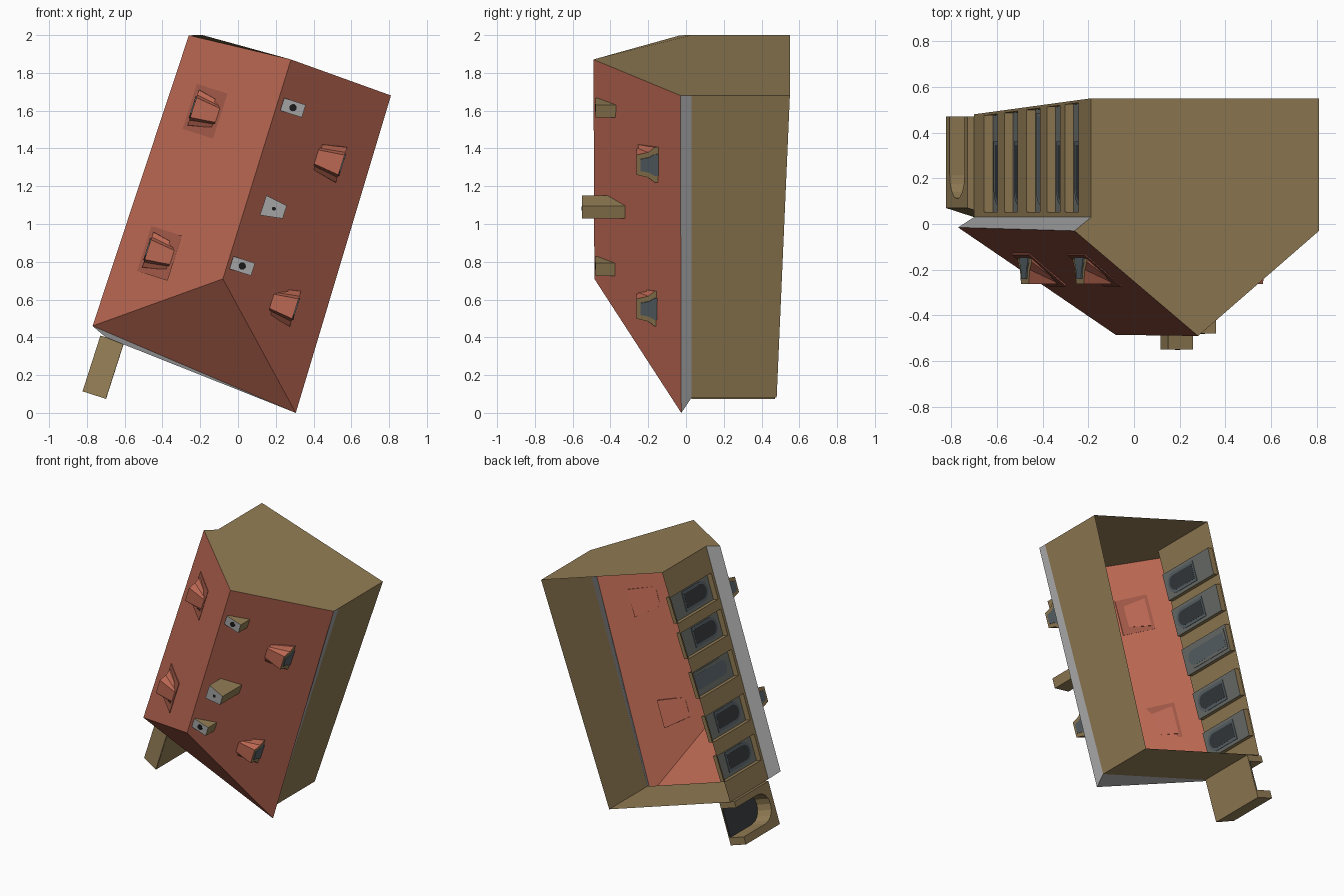
import bpy, bmesh, math

if "Cube" in bpy.data.objects:
    bpy.data.objects.remove(bpy.data.objects["Cube"])

A = math.atan2(0.305, 0.952)
CA, SA = math.cos(A), math.sin(A)
LEN, WID, RIDGE = 1.68, 1.047, 0.49


def P(u, v, y):
    """House frame (u along length, v across, y = depth) to world."""
    return (-0.70 + SA * u + CA * v, y, 0.40 + CA * u - SA * v)


def mat(name, rgb):
    m = bpy.data.materials.new(name)
    m.diffuse_color = (*rgb, 1)
    m.use_nodes = True
    m.node_tree.nodes["Principled BSDF"].inputs["Base Color"].default_value = m.diffuse_color
    return m


TAN = mat("tan wall", (0.29, 0.205, 0.09))
RED = mat("red roof", (0.50, 0.138, 0.085))
DEEP = mat("deep red", (0.36, 0.10, 0.065))
GREY = mat("light grey", (0.37, 0.37, 0.37))
PANEL = mat("panel grey", (0.15, 0.16, 0.15))
SLATE = mat("slate", (0.10, 0.125, 0.14))
DARK = mat("dark glass", (0.035, 0.042, 0.047))
BLACK = mat("black hole", (0.01, 0.01, 0.01))


def build(name, verts, faces, mats, idx=None):
    me = bpy.data.meshes.new(name)
    me.from_pydata([P(*p) for p in verts], [], faces)
    for m in mats:
        me.materials.append(m)
    for i, p in enumerate(me.polygons):
        p.material_index = idx[i] if idx else 0
    bm = bmesh.new()
    bm.from_mesh(me)
    bmesh.ops.remove_doubles(bm, verts=bm.verts, dist=0.0001)
    bmesh.ops.recalc_face_normals(bm, faces=bm.faces)
    bm.to_mesh(me)
    bm.free()
    ob = bpy.data.objects.new(name, me)
    bpy.context.collection.objects.link(ob)
    return ob


def loft(name, a, b, mats, cap=0):
    """Solid between two matching outlines; the first cap may differ in colour."""
    n = len(a)
    faces = [tuple(range(n)), tuple(range(n, 2 * n))]
    faces += [(i, (i + 1) % n, n + (i + 1) % n, n + i) for i in range(n)]
    return build(name, a + b, faces, mats, [cap] + [0] * (n + 1))


def roof_y(v):
    """Depth of the roof slope at v."""
    return -0.49 + 0.46 * abs(v - RIDGE) / 0.56


def ground(u):
    return 0.48 + 0.07 * u / LEN


def arch(uc, hw, top, bottom, n=8):
    """Arched outline in (u, y); the arch points to -y."""
    pts = [(uc - hw, bottom)]
    for i in range(n + 1):
        t = math.pi * i / n
        pts.append((uc - hw * math.cos(t), top + hw - hw * math.sin(t)))
    return pts + [(uc + hw, bottom)]


def plate(name, outline, v, t, m):
    loft(name, [(u, v - t, y) for u, y in outline], [(u, v + t, y) for u, y in outline], [m])


# Roof: two slopes and one hip
LB, RB = (0.036, -0.085, -0.015), (-0.074, 1.08, -0.025)
LT, RT = (1.657, -0.069, -0.03), (LEN, WID, -0.03)
RL, RH = (0.484, 0.496, -0.485), (1.70, 0.485, -0.49)
build("roof", [LB, RB, LT, RT, RL, RH], [(0, 4, 5, 2), (1, 3, 5, 4), (0, 1, 4)], [RED])

# Plain walls: right side, hip end, gable end
G0, G1 = ground(0), ground(LEN)
WL0, WR0, WL1, WR1 = (0, 0, 0.03), (0, WID, 0.03), (LEN, 0, 0.03), (LEN, WID, 0.03)
build("walls", [WL0, WR0, WL1, WR1, (0, 0, G0), (0, WID, G0), (LEN, 0, G1), (LEN, WID, G1), RT, RH, LT],
      [(1, 3, 7, 5), (0, 1, 5, 4), (6, 7, 3, 8, 9, 10, 2)], [TAN])

# Grey fascia under the eaves
build("fascia", [WL0, WR0, WL1, WR1, LB, RB, LT, RT],
      [(0, 2, 6, 4), (1, 3, 7, 5), (0, 1, 5, 4)], [GREY])

# Window wall with recessed bays
centres = [0.24, 0.53, 0.85, 1.14, 1.40]
HW, DEP = 0.095, 0.04
verts, faces, idx = [], [], []


def quad(pts, m):
    faces.append(tuple(range(len(verts), len(verts) + 4)))
    verts.extend(pts)
    idx.append(m)


edges = [0] + [c + s * HW for c in centres for s in (-1, 1)] + [LEN]
for i in range(len(edges) - 1):
    a, b = edges[i], edges[i + 1]
    ga, gb = ground(a), ground(b)
    if i % 2 == 0:
        quad([(a, 0, 0.03), (b, 0, 0.03), (b, 0, gb), (a, 0, ga)], 0)
        continue
    la, lb, t = ga - 0.012, gb - 0.012, 0.052
    quad([(a, 0, 0.03), (b, 0, 0.03), (b, 0, t), (a, 0, t)], 0)
    quad([(a, 0, la), (b, 0, lb), (b, 0, gb), (a, 0, ga)], 0)
    rim = [(a, t), (b, t), (b, lb), (a, la)]
    for k in range(4):
        p, q = rim[k], rim[(k + 1) % 4]
        quad([(p[0], 0, p[1]), (q[0], 0, q[1]), (q[0], DEP, q[1]), (p[0], DEP, p[1])], 0)
    quad([(u, DEP, y) for u, y in rim], 1)
build("window_wall", verts, faces, [TAN, PANEL], idx)

# Arched windows, door in the middle
for i, c in enumerate(centres):
    door = i == 2
    low = ground(c) - 0.03 if door else 0.36
    plate("door" if door else "window_frame", arch(c, 0.072, 0.08, low), DEP, 0.004, PANEL if door else SLATE)
    plate("door_panel" if door else "window_glass", arch(c, 0.052, 0.10, low - 0.015), DEP, 0.0048,
          SLATE if door else DARK)

# Porch: arched opening, sloped top, back plate
inner = arch(-0.15, 0.105, 0.11, G0 - 0.01)
outer = [(0, G0 - 0.01), (0, None), (-0.31, None), (-0.31, G0 - 0.01)]


def porch_ring(v):
    top = 0.07 - 0.04 * (v + 0.03) / 0.13
    return [(u, v, top if y is None else y) for u, y in inner + outer]


loft("porch", porch_ring(-0.03), porch_ring(0.10), [TAN])
plate("porch_back", [(-0.31, 0.04), (0, 0.04), (0, G0 - 0.01), (-0.31, G0 - 0.01)], 0.098, 0.003, TAN)
plate("porch_shade", arch(-0.15, 0.104, 0.111, G0 - 0.012), 0.09, 0.003, DARK)

# Dormers, mirrored over the ridge
half = [(0.10, -0.135), (0.098, -0.165), (0.07, -0.20), (0.055, -0.262)]
prof = half + [(-u, y) for u, y in reversed(half)]
for side, uc in ((1, 0.45), (1, 1.25), (-1, 0.51), (-1, 1.30)):
    def sv(v):
        return v if side > 0 else 2 * RIDGE - v
    front = [(uc + u, sv(0.91), y) for u, y in prof]
    back = [(uc + u * 0.7, sv(0.77), min(y, roof_y(0.77))) for u, y in prof]
    loft("dormer", front, back, [RED, TAN], 1)
    plate("dormer_window", [(uc + u * 0.6, -0.15 + (y + 0.14) * 0.75) for u, y in prof], sv(0.912), 0.004, SLATE)
    if side < 0:
        # darker flashing around the left dormers
        va, vb = 0.05, 0.22
        top = [(uc + s * 0.125, v, roof_y(v) - 0.006) for v, s in ((va, -1), (va, 1), (vb, 1), (vb, -1))]
        loft("dormer_flashing", top, [(u, v, y + 0.008) for u, v, y in top], [DEEP])

# Chimneys with grey caps and round holes
for uc, vc, hu, top, r in ((1.46, 0.573, 0.035, -0.48, 0.02),
                           (0.92, 0.64, 0.055, -0.55, 0.011),
                           (0.58, 0.573, 0.035, -0.48, 0.02)):
    base = [(uc + a * hu, vc + b * 0.06) for a, b in ((-1, -1), (1, -1), (1, 1), (-1, 1))]
    if hu > 0.05:
        base = [(u if v < vc else uc + (u - uc) * 0.65, v) for u, v in base]
    loft("chimney", [(u, v, top) for u, v in base], [(u, v, roof_y(v) + 0.01) for u, v in base], [TAN, GREY], 1)
    ring = [(uc + r * math.cos(k * math.pi / 4), vc + r * math.sin(k * math.pi / 4)) for k in range(8)]
    loft("chimney_hole", [(u, v, top - 0.002) for u, v in ring], [(u, v, top + 0.002) for u, v in ring], [BLACK])
